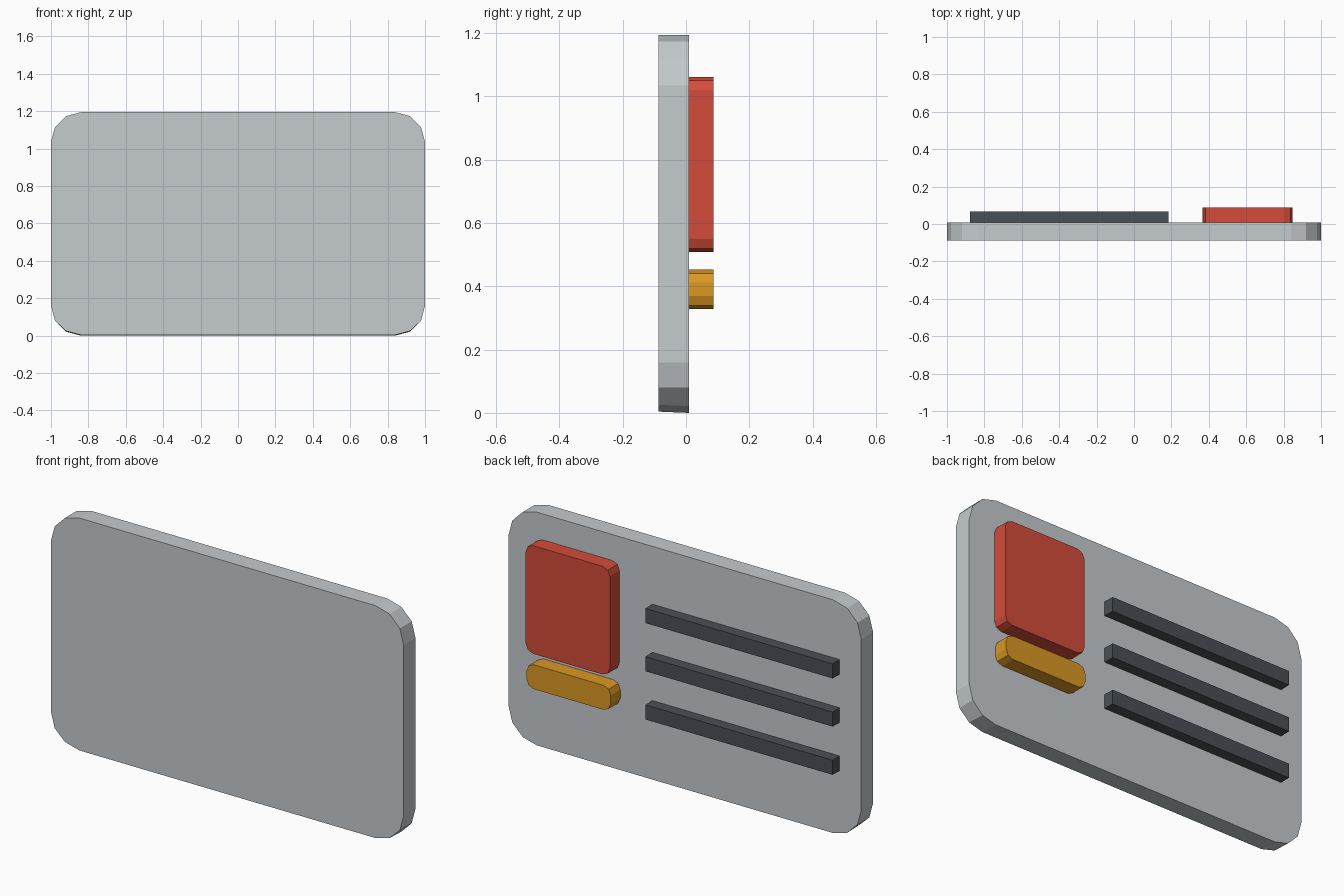
import bpy, bmesh, math

if "Cube" in bpy.data.objects:
    bpy.data.objects.remove(bpy.data.objects["Cube"])


def material(name, r, g, b):
    def lin(c):
        c /= 255
        return c / 12.92 if c <= 0.04045 else ((c + 0.055) / 1.055) ** 2.4
    m = bpy.data.materials.new(name)
    m.diffuse_color = (lin(r), lin(g), lin(b), 1)
    m.use_nodes = True
    m.node_tree.nodes["Principled BSDF"].inputs["Base Color"].default_value = m.diffuse_color
    return m


def plate(name, mat, x0, x1, z0, z1, y0, y1, radius=0.0, segments=0):
    """Upright plate with rounded corners, extruded from y0 back to y1."""
    pts = []
    corners = [(x1, z1, 0), (x0, z1, 90), (x0, z0, 180), (x1, z0, 270)]
    for cx, cz, start in corners:
        if not segments:
            pts.append((cx, cz))
            continue
        ox = cx - radius if cx == x1 else cx + radius
        oz = cz - radius if cz == z1 else cz + radius
        for i in range(segments + 1):
            a = math.radians(start + 90 * i / segments)
            pts.append((ox + radius * math.cos(a), oz + radius * math.sin(a)))
    bm = bmesh.new()
    front = bm.faces.new([bm.verts.new((x, y0, z)) for x, z in pts])
    ext = bmesh.ops.extrude_face_region(bm, geom=[front], use_keep_orig=True)
    for v in ext["geom"]:
        if isinstance(v, bmesh.types.BMVert):
            v.co.y = y1
    bmesh.ops.recalc_face_normals(bm, faces=bm.faces)
    me = bpy.data.meshes.new(name)
    bm.to_mesh(me)
    bm.free()
    me.materials.append(mat)
    ob = bpy.data.objects.new(name, me)
    bpy.context.collection.objects.link(ob)
    return ob


grey = material("card_grey", 197, 203, 206)
red = material("photo_red", 212, 76, 58)
amber = material("label_amber", 219, 152, 36)
dark = material("line_charcoal", 74, 80, 86)

BACK = 0.009

# Card body, with a very slightly raised front lower edge
card = plate("card", grey, -1, 1, 0, 1.195, -0.087, BACK, 0.16, 3)
for v in card.data.vertices:
    if v.co.y < 0 and v.co.z < 0.05:
        v.co.z += 0.004

# Photo panel and name label
plate("photo_panel", red, 0.371, 0.848, 0.508, 1.062, BACK, 0.087, 0.041, 2)
plate("name_label", amber, 0.366, 0.843, 0.328, 0.453, BACK, 0.087, 0.041, 2)

# Three raised text lines
for i in range(3):
    z = 0.33 + 0.247 * i
    plate(f"text_line_{i + 1}", dark, -0.878, 0.184, z, z + 0.075, BACK, 0.066)
